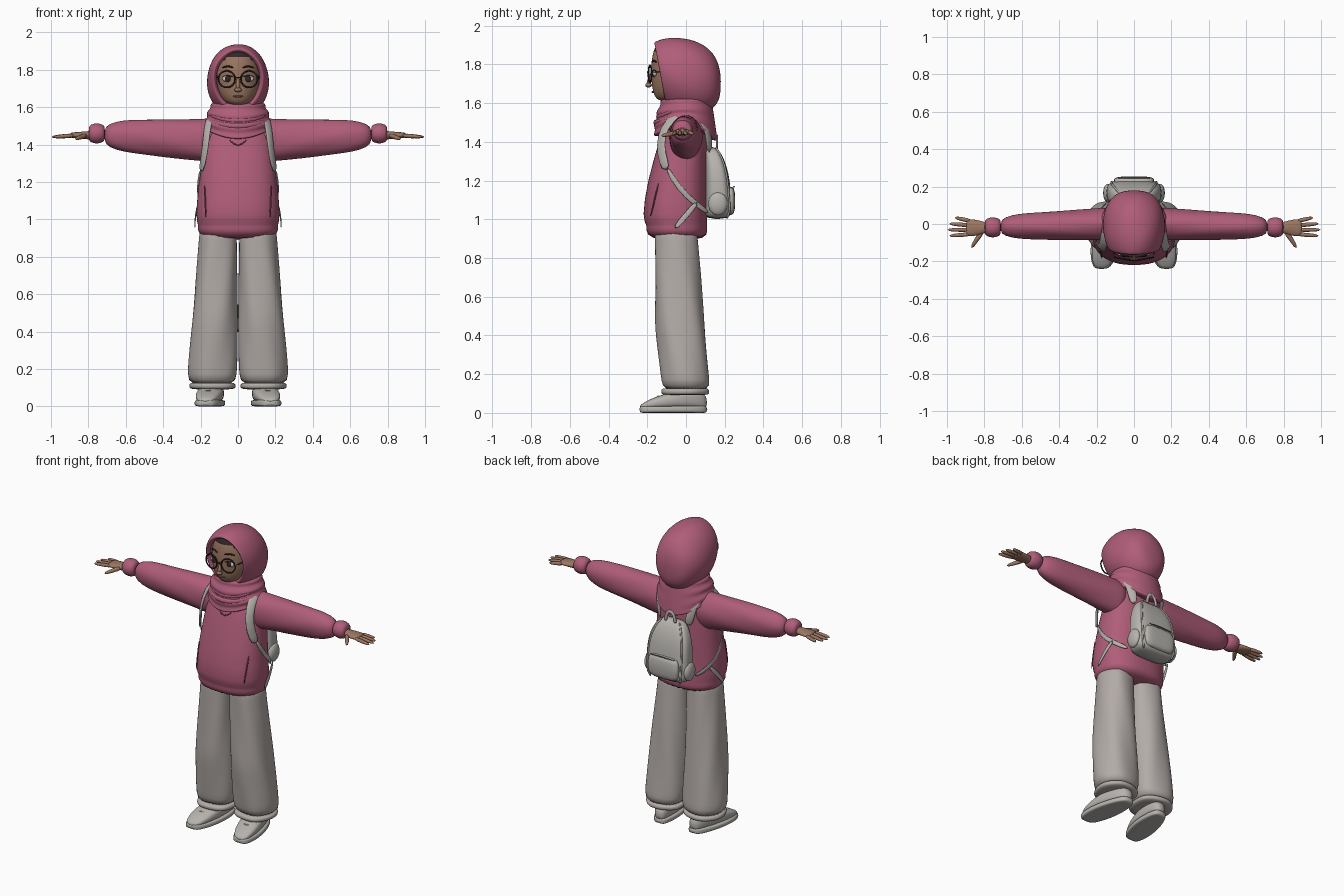
import bpy, bmesh
from math import sin, cos, pi, copysign
from mathutils import Vector, Matrix

cube = bpy.data.objects.get("Cube")
if cube:
    bpy.data.objects.remove(cube, do_unlink=True)


def material(name, red, green, blue):
    mat = bpy.data.materials.new(name)
    mat.use_nodes = True
    mat.diffuse_color = (red, green, blue, 1)
    bsdf = next(node for node in mat.node_tree.nodes if node.type == 'BSDF_PRINCIPLED')
    bsdf.inputs["Base Color"].default_value = mat.diffuse_color
    return mat


PINK = material("rose fabric", .43, .11, .19)
SEAM = material("dark rose seam", .22, .05, .09)
PANTS = material("warm grey trousers", .45, .41, .39)
CANVAS = material("light grey canvas", .47, .45, .42)
TRIM = material("grey trim", .25, .24, .23)
SKIN = material("brown skin", .33, .18, .12)
LIPS = material("lip brown", .27, .1, .08)
DARK = material("dark brown", .03, .02, .02)
WHITE = material("eye white", .6, .57, .54)

X, Y, Z = Vector((1, 0, 0)), Vector((0, 1, 0)), Vector((0, 0, 1))


def steps(count):
    return [i / count for i in range(count + 1)]


def power(value, exponent):
    return copysign(abs(value) ** exponent, value)


def ring(centre, across, up, width, height, sides=24, square=1.0, fold=0.0, phase=0.0):
    """Superellipse cross-section, optionally rippled by folds."""
    points = []
    for i in range(sides):
        angle = 2 * pi * i / sides
        scale = 1 + fold * sin(5 * angle + phase)
        points.append(Vector(centre) + across * (width * scale * power(cos(angle), square))
                      + up * (height * scale * power(sin(angle), square)))
    return points


def level_ring(z, half_width, front, back, square=1.0, x=0.0, fold=0.0):
    """Horizontal section given by its half width and its front and back y."""
    return ring((x, (front + back) / 2, z), X, Y, half_width, (back - front) / 2, 32, square, fold, z * 9)


def finish(name, bm, mat, mirror, smooth):
    bmesh.ops.recalc_face_normals(bm, faces=bm.faces[:])
    mesh = bpy.data.meshes.new(name)
    bm.to_mesh(mesh)
    bm.free()
    mesh.materials.append(mat)
    for face in mesh.polygons:
        face.use_smooth = True
    ob = bpy.data.objects.new(name, mesh)
    bpy.context.collection.objects.link(ob)
    if mirror:
        ob.modifiers.new("Mirror", 'MIRROR').use_mirror_merge = False
    if smooth:
        subsurf = ob.modifiers.new("Smooth", 'SUBSURF')
        subsurf.levels = subsurf.render_levels = smooth
    return ob


def loft(name, rings, mat, mirror=False, smooth=1, open_start=False):
    bm = bmesh.new()
    loops = [[bm.verts.new(point) for point in section] for section in rings]
    sides = len(loops[0])
    for low, high in zip(loops, loops[1:]):
        for i in range(sides):
            j = (i + 1) % sides
            bm.faces.new((low[i], low[j], high[j], high[i]))
    bm.faces.new(loops[-1])
    if not open_start:
        bm.faces.new(loops[0])
    return finish(name, bm, mat, mirror, smooth)


def sweep(name, points, widths, mat, flat=1.0, normal=None, mirror=False):
    """Tube or strap along points; flat is the thickness to width ratio."""
    points = [Vector(point) for point in points]
    if not isinstance(widths, list):
        widths = [widths] * len(points)
    rings = []
    for i, point in enumerate(points):
        along = points[min(i + 1, len(points) - 1)] - points[max(i - 1, 0)]
        outward = normal or point - Vector((0, 0, min(point.z, 1.35)))
        side = along.cross(outward).normalized()
        rings.append(ring(point, side, side.cross(along).normalized(), widths[i], widths[i] * flat, 10))
    return loft(name, rings, mat, mirror)


def ball(name, centre, size, mat, mirror=False):
    bm = bmesh.new()
    place = Matrix.Translation(centre) @ Matrix.Diagonal((*size, 1))
    bmesh.ops.create_uvsphere(bm, u_segments=20, v_segments=14, radius=1, matrix=place)
    return finish(name, bm, mat, mirror, 0)


# Sweater body with gathered hem: height, half width, front depth
profile = [(.89, .2, .19), (.95, .22, .21), (.97, .21, .2), (1, .23, .23), (1.2, .21, .2),
           (1.4, .19, .14), (1.5, .17, .11), (1.56, .08, .06)]
torso = [level_ring(z, width, -front, min(.11, front + .01), .85) for z, width, front in profile]
loft("sweater_body", torso, PINK)
sweep("pocket_seams", [torso[3][28], torso[4][29]], .005, SEAM, normal=X, mirror=True)
sweep("collar_seam", [(-.05, -.13, 1.43), (0, -.15, 1.38), (.05, -.13, 1.43)], .004, SEAM, normal=Y)

# Sleeves, pinched in where they meet the cuffs
sleeves, cuffs, palms = [], [], []
for t in steps(9):
    pinch = 1 - .4 * t ** 14
    sleeves.append(ring((.1 + .62 * t, -.015 * t, 1.42 + .03 * t), Y, Z, (.09 - .025 * t) * pinch,
                        (.12 - .04 * t) * pinch, fold=.02, phase=t * 8))
loft("sleeves", sleeves, PINK, mirror=True)
for t in steps(5):
    size = .04 + .015 * sin(pi * t)
    cuffs.append(ring((.71 + .09 * t, -.018, 1.46), Y, Z, size, size))
loft("cuffs", cuffs, PINK, mirror=True)

# Hands with fanned fingers
for t in steps(5):
    palms.append(ring((.78 + .12 * t, -.02, 1.45), Y, Z, .024 + .022 * sin(2 * t), .024 - .01 * t, 16))
loft("palms", palms, SKIN, mirror=True)
for i, finger in enumerate(("little", "ring", "middle", "index")):
    root = Vector((.87, .015 - .023 * i, 1.45))
    tip = Vector((1 - .01 * (i - 2) ** 2, .035 - .033 * i, 1.44))
    sweep(finger + "_fingers", [root, root.lerp(tip, .5), tip], [.012, .012, .008], SKIN,
          normal=Z, mirror=True)
sweep("thumbs", [(.81, -.04, 1.45), (.84, -.08, 1.44), (.87, -.13, 1.43)], [.015, .013, .009], SKIN,
      normal=Z, mirror=True)

# Trouser legs flaring down to gathered ankles
legs, hems = [], []
for t in steps(14):
    width = (.098 + .04 * t) * (1 - .12 * t ** 20)
    front = -.16 + .1 * max(0, t - .6)
    legs.append(level_ring(.97 - .86 * t, width, front, .055 + .07 * t, .88, .103 + .035 * t, .02))
loft("trouser_legs", legs, PANTS, mirror=True)
for t in steps(4):
    bulge = .01 * sin(pi * t)
    hems.append(level_ring(.09 + .04 * t, .115 + bulge, -.12 - bulge, .11 + bulge, .88, .135, .02))
loft("trouser_hems", hems, PANTS, mirror=True)

# Shoes turned slightly outward, with soles and laces
uppers, soles = [], []
for t in steps(11):
    y = -.24 + .35 * t
    x = .138 - .15 * y
    rounding = sin(pi * (.03 + .94 * t))
    width = (.078 - .015 * t) * rounding ** .4
    height = (.07 + .08 * t) * rounding ** .25
    uppers.append(ring((x, y, height / 2 + .01), X, Z, width, height / 2 - .01, square=.75))
    soles.append(ring((x, y * 1.01, .018), X, Z, width + .006, .018, square=.45))
    if .2 < t < .5:
        sweep("shoe_laces", [(x - .04, y, height - .015), (x, y, height + .003), (x + .04, y, height - .015)],
              .006, TRIM, normal=Z, mirror=True)
loft("shoe_uppers", uppers, CANVAS, mirror=True)
loft("shoe_soles", soles, CANVAS, mirror=True)

# Head, with a dark undercap arching over the forehead
skull = []
for t in steps(18):
    angle = pi * (.04 + .92 * t)
    round_off = sin(angle)
    skull.append(level_ring(1.76 - .15 * cos(angle), .115 * round_off ** .7,
                            -.06 - .12 * round_off ** .3, .1 * round_off - .06))
head = loft("head", skull, SKIN)
head.data.materials.append(DARK)
for face in head.data.polygons:
    if face.center.z > 1.87 - 3 * face.center.x ** 2:
        face.material_index = 1

# Facial features
sweep("nose_bridge", [(0, -.175, 1.76), (0, -.187, 1.72), (0, -.195, 1.695)], [.008, .011, .015], SKIN, normal=X)
ball("nose_tip", (0, -.193, 1.693), (.019, .017, .013), SKIN)
ball("eye_whites", (.055, -.161, 1.752), (.03, .011, .017), WHITE, True)
ball("irises", (.054, -.168, 1.752), (.017, .008, .017), DARK, True)
for part, z, size in (("upper_lids", 1.76, .004), ("eyebrows", 1.81, .005)):
    sweep(part, [(.023, -.176, z), (.054, -.17, z + .013), (.087, -.15, z)], size, DARK, normal=Y, mirror=True)
sweep("mouth", [(-.03, -.167, 1.66), (0, -.175, 1.655), (.03, -.167, 1.66)], [.003, .007, .003], LIPS, normal=Y)

# Round glasses
rim = []
for i in range(22):
    angle = pi * i / 10
    rim.append((.06 + .045 * cos(angle), -.186 + .008 * cos(angle), 1.75 + .045 * sin(angle)))
sweep("glasses_rims", rim, .0045, DARK, normal=Y, mirror=True)
sweep("glasses_bridge", [(-.018, -.194, 1.757), (0, -.2, 1.76), (.018, -.194, 1.757)], .004, DARK, normal=Y)
sweep("glasses_arms", [(.105, -.178, 1.76), (.12, -.06, 1.76)], .004, DARK, normal=Z, mirror=True)

# Headscarf hood, wrapped from a leaning face opening to the back of the head
hood = []
for t in [0] + steps(11):
    angle = pi * (.25 + .73 * t)
    size = sin(angle) ** .7
    y, z = -.01 - .19 * cos(angle), 1.752 - .04 * t
    if not hood:
        size, y = size * .88, -.11
    section = ring((0, y, z), X, Z, .167 * size, .2 * size, 36, fold=.008, phase=t * 9)
    for point in section:
        point.y -= .03 * (1 - t) * (point.z - z) / (.2 * size)
    hood.append(section)
loft("headscarf_hood", hood, PINK, smooth=2, open_start=True)

# Headscarf cowl, drooping to a point at front and back
cowl = []
for t in steps(13):
    width = .115 + .07 * t ** .4 + .006 * sin(20 * t)
    section = level_ring(1.63 - .15 * t, width, .015 - width, .13 + .035 * t)
    for point in section:
        point.z -= (.08 if point.y > 0 else .05) * t * (point.y / .16) ** 2
    cowl.append(section)
loft("headscarf_cowl", cowl, PINK, smooth=2)
for z, depth in ((1.58, .12), (1.55, .135)):
    path = [(.16 * sin(a), -.025 - depth * cos(a), z - .055 * cos(a)) for a in (-1.2, -.6, 0, .6, 1.2)]
    sweep("cowl_folds", path, [.008, .015, .019, .015, .008], PINK, normal=Z)

# Backpack with piping, pockets, zip and handle
pack = []
for t in steps(10):
    taper = 1 - .5 * t ** 5 - .15 * (1 - t) ** 20
    pack.append(level_ring(1 + .375 * t, .148 * taper, .1, .1 + .143 * taper * (1 - .2 * t), .6))
loft("backpack_body", pack, CANVAS)
sweep("backpack_piping", [section[4] for section in pack], .006, CANVAS, normal=X, mirror=True)
loft("backpack_pocket", [level_ring(z, width, .2, .2 + width / 2, .55) for z, width in
                         ((1.02, .08), (1.04, .11), (1.15, .11), (1.17, .08))], CANVAS)
ball("side_pockets", (.14, .165, 1.08), (.025, .05, .06), CANVAS, True)
sweep("pocket_zip", [(-.095, .245, 1.165), (0, .25, 1.17), (.095, .245, 1.165)], .004, TRIM, normal=Z)
sweep("backpack_handle", [(.035 * cos(pi * t), .16, 1.36 + .07 * sin(pi * t)) for t in steps(8)],
      .011, CANVAS, .6, normal=Y)

# Shoulder straps, webbing and loose ends
sweep("shoulder_straps", [(.1, .12, 1.34), (.12, .12, 1.46), (.14, .06, 1.54), (.15, -.02, 1.55),
                          (.16, -.09, 1.51), (.17, -.13, 1.43), (.18, -.13, 1.34), (.2, -.1, 1.25)],
      .028, CANVAS, .3, mirror=True)
sweep("strap_webbing", [(.2, -.1, 1.27), (.22, -.04, 1.16), (.21, .05, 1.08), (.14, .12, 1.03)],
      .014, CANVAS, .3, mirror=True)
sweep("strap_ends", [(.21, .06, 1.09), (.23, 0, 1.02), (.23, -.06, .95)], .015, CANVAS, .25, mirror=True)
